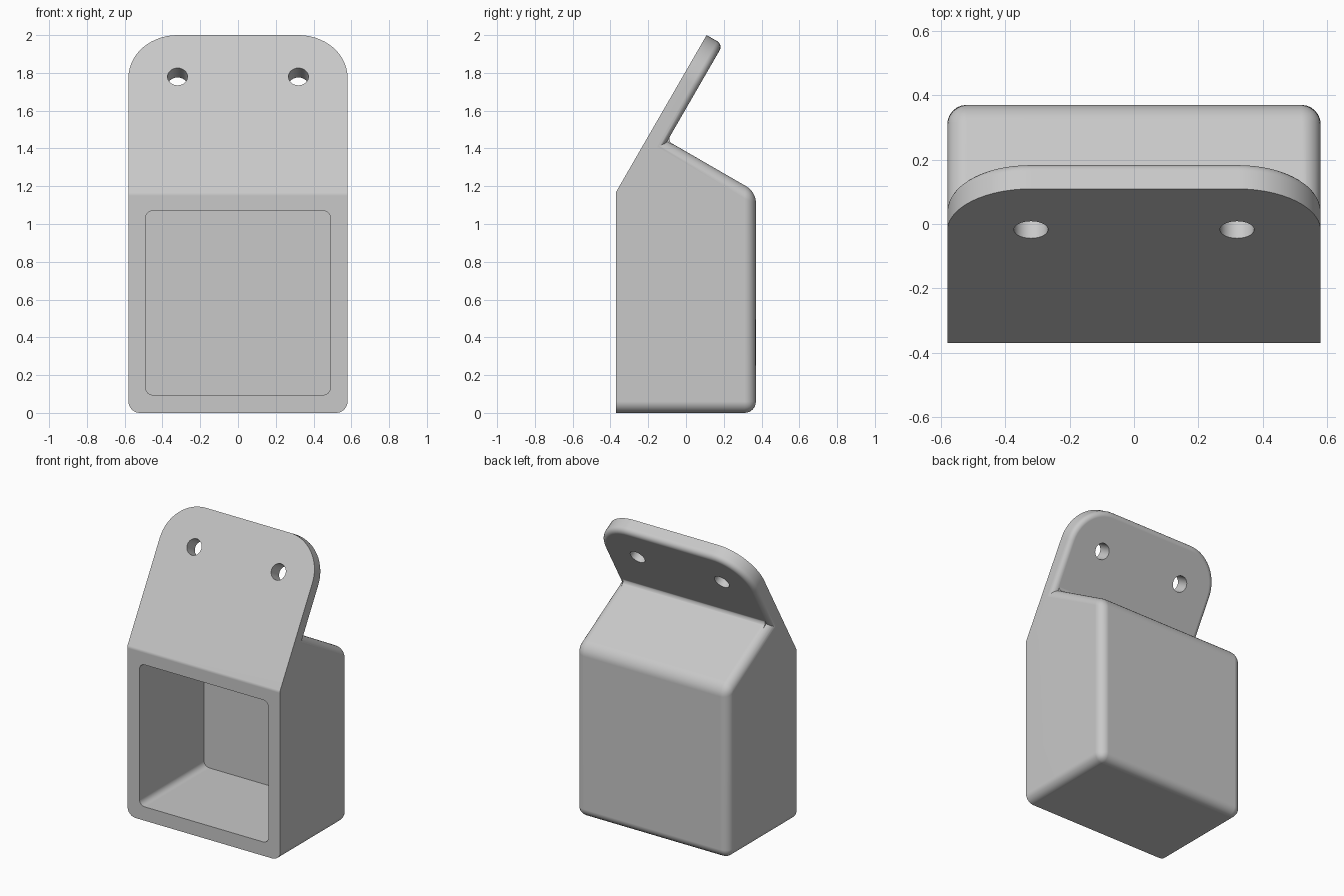
import bpy, bmesh, math
from mathutils import Vector, Matrix

if "Cube" in bpy.data.objects:
    bpy.data.objects.remove(bpy.data.objects["Cube"])

HALF_W, FRONT, BACK, SHOULDER = 0.58, -0.37, 0.37, 1.17
PLATE_T, EPS = 0.10, 1e-4

# Directions of the leaning plate: along it, and out of its back
along = Vector((0, 0.5, math.sqrt(0.75)))
normal = Vector((0, math.sqrt(0.75), -0.5))
corner = Vector((0, FRONT, SHOULDER))
plate_len = (2.0 - SHOULDER) / along.z
roof = (BACK - FRONT) * along.y          # height of the roof line along the plate

grey = bpy.data.materials.new("light_grey")
grey.use_nodes = True
grey.diffuse_color = (0.58, 0.58, 0.58, 1)
grey.node_tree.nodes["Principled BSDF"].inputs["Base Color"].default_value = grey.diffuse_color


def on_plate(a, n):
    return corner + along * a + normal * n


def prism(points, half):
    """Extrude a side profile across the width."""
    bm = bmesh.new()
    face = bm.faces.new([bm.verts.new((-half, p[1], p[2])) for p in points])
    ext = bmesh.ops.extrude_face_region(bm, geom=[face])
    moved = [v for v in ext["geom"] if isinstance(v, bmesh.types.BMVert)]
    for v in moved:
        v.co.x = half
    bmesh.ops.recalc_face_normals(bm, faces=bm.faces[:])
    return bm


def round_edges(bm, test, radius, segments):
    edges = [e for e in bm.edges if test(*[v.co for v in e.verts])]
    bmesh.ops.bevel(bm, geom=edges, offset=radius, segments=segments,
                    profile=0.5, affect='EDGES', clamp_overlap=True)


def finish(bm, name):
    bmesh.ops.recalc_face_normals(bm, faces=bm.faces[:])
    mesh = bpy.data.meshes.new(name)
    bm.to_mesh(mesh)
    bm.free()
    mesh.materials.append(grey)
    obj = bpy.data.objects.new(name, mesh)
    bpy.context.collection.objects.link(obj)
    return obj


def combine(target, tool, operation):
    mod = target.modifiers.new(operation.lower(), 'BOOLEAN')
    mod.operation, mod.solver, mod.object = operation, 'EXACT', tool
    bpy.context.view_layer.objects.active = target
    bpy.ops.object.modifier_apply(modifier=mod.name)
    bpy.data.objects.remove(tool)


# Housing: rounded everywhere except around its front
bm = prism([Vector((0, FRONT, 0)), Vector((0, BACK, 0)), Vector((0, BACK, SHOULDER)),
            on_plate(roof, 0.01), Vector((0, FRONT, SHOULDER - 0.02))], HALF_W)
round_edges(bm, lambda a, b: max(a.y, b.y) > BACK - EPS, 0.06, 6)
housing = finish(bm, "housing")

# Leaning mounting plate: big corner rounds, then a softened back rim
bm = prism([Vector((0, FRONT, SHOULDER - 0.07)), corner, on_plate(plate_len, 0),
            on_plate(plate_len, PLATE_T), on_plate(0, PLATE_T)], HALF_W)


def at_tip(p):
    return (p - corner).dot(along) > plate_len - EPS


def on_back(p):
    return abs((p - corner).dot(normal) - PLATE_T) < EPS


def on_rim(a, b):
    low = max((p - corner).dot(along) for p in (a, b)) < EPS
    return on_back(a) and on_back(b) and not low


round_edges(bm, lambda a, b: at_tip(a) and at_tip(b) and abs(a.x - b.x) < EPS, 0.26, 14)
round_edges(bm, on_rim, 0.035, 5)
combine(housing, finish(bm, "mounting_plate"), 'UNION')

# Small concave fillet where the roof meets the plate
R, SINK = 0.035, 0.002
arc = [(roof + R * (1 - math.sin(t)), PLATE_T + R * (1 - math.cos(t)))
       for t in [math.pi / 2 * i / 6 for i in range(7)]]
profile = [(roof - 0.02, PLATE_T - 0.02), (roof + R, PLATE_T - 0.02)] + arc
profile.append((roof - 0.02, PLATE_T + R))
bm = prism([on_plate(a - SINK, n - SINK) for a, n in profile], HALF_W - 0.04)
combine(housing, finish(bm, "inner_fillet"), 'UNION')

# Open cavity in the front
Z0, Z1 = 0.095, 1.07
bm = prism([Vector((0, y, z)) for y, z in
            ((-0.6, Z0), (0.33, Z0), (0.33, Z1), (-0.6, Z1))], 0.49)
round_edges(bm, lambda a, b: abs(a.y - b.y) > 0.5, 0.04, 6)
combine(housing, finish(bm, "cavity_cutter"), 'DIFFERENCE')

# Two screw holes square to the plate
for x in (-0.32, 0.32):
    centre = on_plate((1.78 - SHOULDER) / along.z, 0.05) + Vector((x, 0, 0))
    turn = normal.to_track_quat('Z', 'Y').to_matrix().to_4x4()
    bm = bmesh.new()
    bmesh.ops.create_cone(bm, cap_ends=True, segments=32, radius1=0.053, radius2=0.053,
                          depth=0.4, matrix=Matrix.Translation(centre) @ turn)
    combine(housing, finish(bm, "hole_cutter"), 'DIFFERENCE')

# Smooth rounds, flat faces
bpy.ops.object.select_all(action='DESELECT')
housing.select_set(True)
bpy.context.view_layer.objects.active = housing
bpy.ops.object.shade_smooth_by_angle(angle=math.radians(30))
weighted = housing.modifiers.new("flat_faces", 'WEIGHTED_NORMAL')
weighted.keep_sharp = True
housing.name = "wall_housing"
